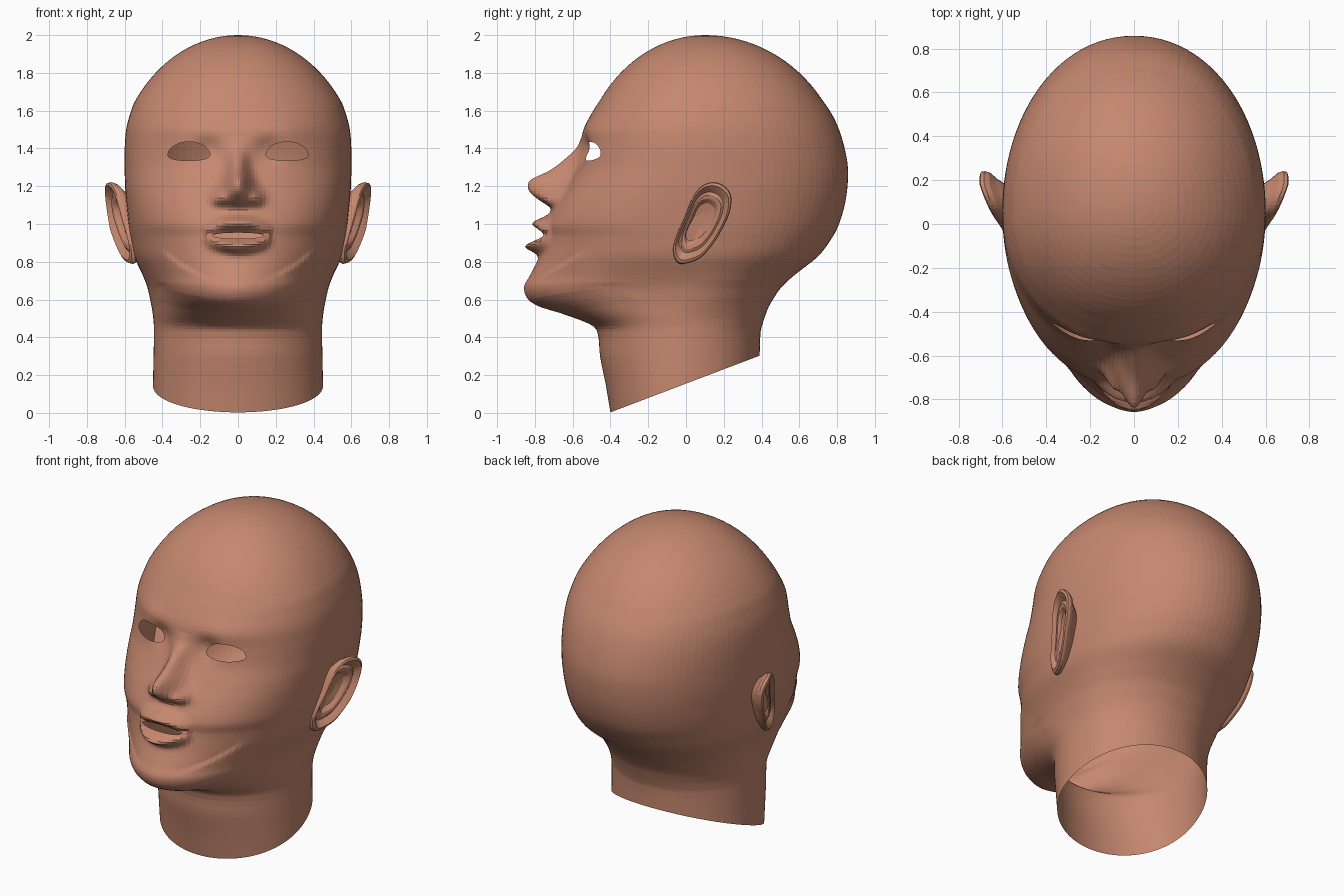
import bpy, bmesh, math
from mathutils import Vector
from mathutils.bvhtree import BVHTree

if "Cube" in bpy.data.objects:
    bpy.data.objects.remove(bpy.data.objects["Cube"])

skin = bpy.data.materials.new("skin")
skin.diffuse_color = (0.56, 0.245, 0.158, 1)
skin.use_nodes = True
skin.node_tree.nodes["Principled BSDF"].inputs["Base Color"].default_value = skin.diffuse_color


def gauss(v, mid, s):
    return math.exp(-((v - mid) / s) ** 2)


def clamp(v):
    return max(0.0, min(1.0, v))


def catmull(a, b, c, d, t):
    return [q + 0.5 * t * (r - p + t * (2 * p - 5 * q + 4 * r - s + t * (3 * (q - r) + s - p)))
            for p, q, r, s in zip(a, b, c, d)]


def spline_row(table, z):
    """Smooth lookup of a table keyed by height."""
    i = max(j for j in range(len(table) - 1) if table[j][0] <= z or j == 0)
    a, b = table[i], table[i + 1]
    p, q = table[max(i - 1, 0)], table[min(i + 2, len(table) - 1)]
    h = b[0] - a[0]
    t = (z - a[0]) / h
    out = []
    for k in range(1, len(a)):
        m0 = (b[k] - p[k]) / (b[0] - p[0]) * h
        m1 = (q[k] - a[k]) / (q[0] - a[0]) * h
        out.append(a[k] * (2 * t**3 - 3 * t * t + 1) + m0 * (t**3 - 2 * t * t + t)
                   + b[k] * (3 * t * t - 2 * t**3) + m1 * (t**3 - t * t))
    return out


def make_object(name, bm):
    bmesh.ops.recalc_face_normals(bm, faces=bm.faces)
    me = bpy.data.meshes.new(name)
    bm.to_mesh(me)
    bm.free()
    me.materials.append(skin)
    ob = bpy.data.objects.new(name, me)
    bpy.context.collection.objects.link(ob)
    return ob


# Head outline: height, front y, back y, half width, front fullness
OUTLINE = [
    (0.0, -.40, .39, .45, 1), (.15, -.425, .39, .45, 1), (.30, -.455, .39, .447, 1),
    (.43, -.47, .395, .445, 1), (.47, -.51, .405, .446, 1), (.53, -.67, .425, .452, 1.02),
    (.56, -.77, .437, .457, 1.04), (.60, -.835, .46, .465, 1.06), (.665, -.857, .505, .48, 1.06),
    (.73, -.825, .575, .505, 1.04), (.83, -.775, .70, .55, .99), (.93, -.745, .775, .57, .94),
    (1.0, -.74, .81, .58, .90), (1.1, -.69, .84, .59, .87), (1.2, -.63, .855, .598, .87),
    (1.3, -.58, .857, .60, .90), (1.4, -.562, .84, .60, .94), (1.5, -.542, .81, .592, .95),
    (1.58, -.503, .773, .572, .95), (1.66, -.452, .719, .54, .95), (1.79, -.356, .611, .445, .95)]

# Nose: height, projection, half width
NOSE = [(1.05, 0, .10), (1.085, .02, .10), (1.13, .11, .10), (1.17, .18, .085), (1.205, .21, .072),
        (1.235, .21, .062), (1.28, .14, .055), (1.34, .075, .05), (1.40, .02, .05), (1.46, 0, .05)]


def face_relief(x, z):
    """Forward displacement for nose, lips, sockets and jaw."""
    ax = abs(x)
    d = 0.0
    if 1.05 < z < 1.46:
        amount, width = spline_row(NOSE, z)
        d += max(0, amount) * math.exp(-(ax / width) ** 2.2)
    # nostril wings
    d += .04 * gauss(ax, .10, .035) * gauss(z, 1.135, .035)
    # lips
    lip = max(0.0, 1 - (ax / .185) ** 2)
    d += .075 * lip * gauss(z, 1.003 - 1.4 * x * x, .036)
    d += .095 * lip * gauss(z, .883 + 1.2 * x * x, .036)
    # inner eye sockets and brow
    d -= .035 * gauss(ax, .16, .07) * gauss(z, 1.39, .065)
    d += .012 * gauss(ax, .25, .14) * gauss(z, 1.50, .06)
    # jaw band
    edge = .70 + 1.1 * x * x
    d += .015 * clamp((edge - z) / .03) * clamp((z - .56) / .04) * clamp((ax - .1) / .15) * clamp((.42 - ax) / .05)
    return d


def surface(z, front, back, w, p, th):
    c = .05 - .08 * clamp((.7 - z) / .2) + .05 * clamp((z - 1.5) / .5)
    s, k = math.sin(th), math.cos(th)
    p = p if k > 0 else .97
    x = w * math.copysign(abs(s) ** p, s)
    y = c + (front - c) * k ** p if k > 0 else c + (back - c) * (-k) ** p
    if k > 0:
        y -= face_relief(x, z) * clamp(k * 3)
        z += .07 * gauss(z, .58, .08) * clamp(abs(x) / .4) ** 2 * clamp(k * 2)
    return Vector((x, y, z))


# Rings of the head, denser over the face, closed by an elliptical crown
rings = []
for a, b in zip(OUTLINE[:-2], OUTLINE[1:-1]):
    n = max(2, round((b[0] - a[0]) / .0125)) if .4 < a[0] < 1.49 else 4
    for j in range(n):
        z = a[0] + (b[0] - a[0]) * j / n
        rings.append([z] + spline_row(OUTLINE, z))
start = math.asin(.46 / .8)
for j in range(17):
    a = start + (math.pi / 2 - start) * j / 16
    rings.append([1.2 + .8 * math.sin(a), .1 - .675 * math.cos(a), .1 + .757 * math.cos(a),
                  .66 * math.cos(a), .95])

HALF = 64
angles = [math.copysign(math.pi * (abs(j) / HALF) ** 1.4, j) for j in range(-HALF, HALF)]
bm = bmesh.new()
grid = [[bm.verts.new(surface(*r, th)) for th in angles] for r in rings]
for lo, hi in zip(grid, grid[1:]):
    for j in range(len(angles)):
        k = (j + 1) % len(angles)
        bm.faces.new((lo[j], lo[k], hi[k], hi[j]))
bmesh.ops.remove_doubles(bm, verts=bm.verts, dist=.0005)

# Slanted open neck rim
bmesh.ops.bisect_plane(bm, geom=bm.verts[:] + bm.edges[:] + bm.faces[:], plane_co=(0, -.40, .003),
                       plane_no=(0, -.30, .79), clear_inner=True)
uncut = BVHTree.FromBMesh(bm)


def cut_almond(cx, cz, half_w, up, down):
    """Open an almond-shaped hole, sliding its rim along the face onto the curve."""
    def e(co):
        dz = co.z - cz
        return ((co.x - cx) / half_w) ** 2 + (dz / (up if dz > 0 else down)) ** 2
    doomed = [f for f in bm.faces if f.calc_center_median().y < -.3 and any(e(v.co) < 1 for v in f.verts)]
    rim = {v for f in doomed for v in f.verts}
    bmesh.ops.delete(bm, geom=doomed, context='FACES')
    for v in rim:
        if v.is_valid:
            s = 1 / math.sqrt(max(e(v.co), 1))
            x, z = cx + (v.co.x - cx) * s, cz + (v.co.z - cz) * s
            hit = uncut.ray_cast(Vector((x, -3, z)), Vector((0, 1, 0)))[0]
            v.co = hit if hit else Vector((x, v.co.y, z))


for side in (-1, 1):
    cut_almond(side * .26, 1.362, .112, .073, .027)
cut_almond(0, .938, .14, .016, .016)
make_object("head", bm)

# Ears: outline in (y, z), then rings of (scale, outward offset)
EAR = [(-.07, .865), (-.05, .80), (-.005, .79), (.075, .82), (.14, .89), (.19, .97), (.232, 1.065),
       (.238, 1.155), (.19, 1.21), (.127, 1.22), (.07, 1.19), (.03, 1.13), (-.01, 1.03), (-.05, .94)]
EAR_RINGS = [(.55, -.10), (.8, -.05), (.95, -.026), (1.0, -.004), (.98, .014), (.91, .02), (.83, .006),
             (.74, -.012), (.66, -.004), (.56, -.008), (.45, -.03), (.2, -.038)]


def make_ear(name, side):
    n = len(EAR)
    pts = []
    for i in range(n):
        for t in (0, .33, .67):
            pts.append(catmull(EAR[i - 1], EAR[i], EAR[(i + 1) % n], EAR[(i + 2) % n], t))
    cy, cz = .075, 1.02
    bm = bmesh.new()
    loops = []
    for s, off in EAR_RINGS:
        loop = []
        for y, z in pts:
            y, z = cy + (y - cy) * s, cz + (z - cz) * s
            x = .562 + .38 * min(y + .05, .23) + .1 * max(0, y - .18) + .12 * (z - .9) + off
            loop.append(bm.verts.new((side * x, y, z)))
        loops.append(loop)
    for a, b in zip(loops, loops[1:]):
        for j in range(len(pts)):
            k = (j + 1) % len(pts)
            bm.faces.new((a[j], a[k], b[k], b[j]))
    bm.faces.new(loops[-1])
    make_object(name, bm)


make_ear("left_ear", 1)
make_ear("right_ear", -1)
